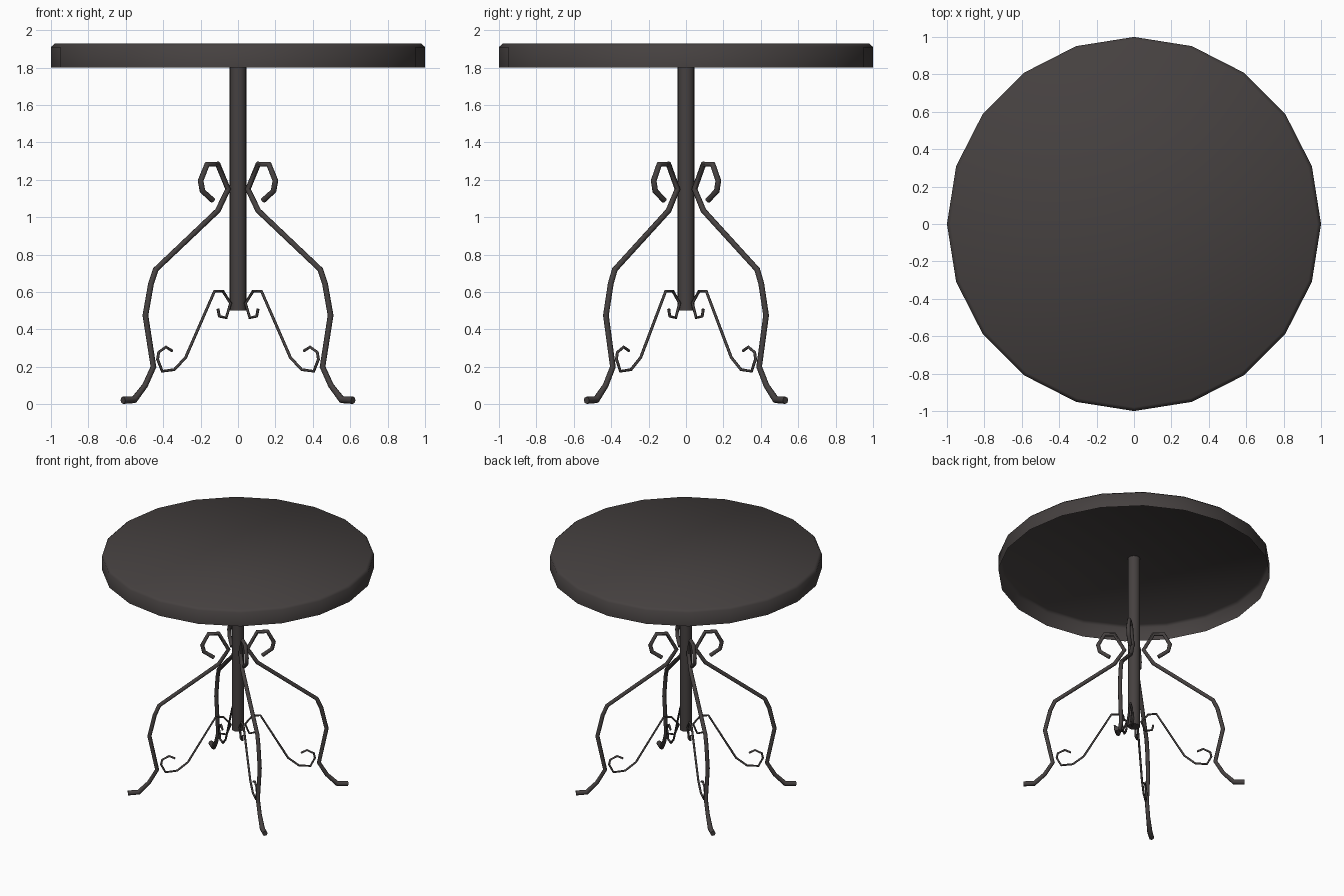
import bpy, bmesh, math
from mathutils import Vector

cube = bpy.data.objects.get("Cube")
if cube:
    bpy.data.objects.remove(cube, do_unlink=True)

# Dark iron finish
iron = bpy.data.materials.new("dark_iron")
iron.use_nodes = True
COLOUR = (0.06, 0.052, 0.051, 1)
iron.diffuse_color = COLOUR
iron.node_tree.nodes["Principled BSDF"].inputs["Base Color"].default_value = COLOUR


def finish(obj, angle):
    """Assign the finish and smooth the shallow edges."""
    if not obj.data.materials:
        obj.data.materials.append(iron)
    bpy.ops.object.select_all(action='DESELECT')
    obj.select_set(True)
    bpy.context.view_layer.objects.active = obj
    bpy.ops.object.shade_smooth_by_angle(angle=math.radians(angle))


def lathe(name, profile, sides, cap_start, cap_end, angle):
    """Stack rings of (radius, height) into a turned part."""
    bm = bmesh.new()
    rings = []
    for r, z in profile:
        rings.append([bm.verts.new((r * math.cos(a), r * math.sin(a), z))
                      for a in (math.tau * i / sides for i in range(sides))])
    for low, high in zip(rings, rings[1:]):
        for i in range(sides):
            j = (i + 1) % sides
            bm.faces.new((low[i], low[j], high[j], high[i]))
    if cap_start:
        bm.faces.new(rings[0][::-1])
    if cap_end:
        bm.faces.new(rings[-1])
    mesh = bpy.data.meshes.new(name)
    bm.to_mesh(mesh)
    bm.free()
    obj = bpy.data.objects.new(name, mesh)
    bpy.context.collection.objects.link(obj)
    finish(obj, angle)


def bent_rod(name, path, radius, sx, sy, foot=1.0):
    """Sweep a round bar along a path lying in one leg's upright plane."""
    curve = bpy.data.curves.new(name, 'CURVE')
    curve.dimensions = '3D'
    curve.bevel_depth = radius
    curve.bevel_resolution = 2
    curve.use_fill_caps = True
    spline = curve.splines.new('POLY')
    spline.points.add(len(path) - 1)
    for i, (point, (x, z)) in enumerate(zip(spline.points, path)):
        point.co = (sx * x, sy * x * DEPTH, z, 1)
        point.radius = foot if i < 2 else 1.0
    obj = bpy.data.objects.new(name, curve)
    bpy.context.collection.objects.link(obj)
    bpy.ops.object.select_all(action='DESELECT')
    obj.select_set(True)
    bpy.context.view_layer.objects.active = obj
    bpy.ops.object.convert(target='MESH')
    finish(bpy.context.view_layer.objects.active, 50)


# Table top: a shell with a bevelled rim, open underneath
lathe("table_top", [(1.0, 1.8), (1.0, 1.91), (0.98, 1.928)], 20, False, True, 60)

# Central column, reaching up inside the top
lathe("column", [(0.045, 0.5), (0.045, 1.925)], 16, True, False, 40)

# Scrolled legs and braces, as (sideways, height) paths; depth follows sideways
DEPTH = 0.865
LEG = [(0.615, 0.021), (0.555, 0.024), (0.497, 0.1), (0.452, 0.2), (0.495, 0.475),
       (0.465, 0.645), (0.44, 0.72), (0.108, 1.035), (0.053, 1.15), (0.108, 1.283),
       (0.165, 1.283), (0.2, 1.195), (0.19, 1.14), (0.135, 1.09)]
BRACE = [(0.107, 0.51), (0.1, 0.47), (0.063, 0.462), (0.04, 0.54), (0.08, 0.603),
         (0.125, 0.605), (0.28, 0.25), (0.34, 0.185), (0.405, 0.176), (0.43, 0.24),
         (0.424, 0.278), (0.385, 0.306), (0.352, 0.285)]
for sy, end in ((-1, "front"), (1, "back")):
    for sx, side in ((1, "left"), (-1, "right")):
        bent_rod(f"{end}_{side}_leg", LEG, 0.0155, sx, sy, 1.25)
        bent_rod(f"{end}_{side}_brace", BRACE, 0.008, sx, sy)
